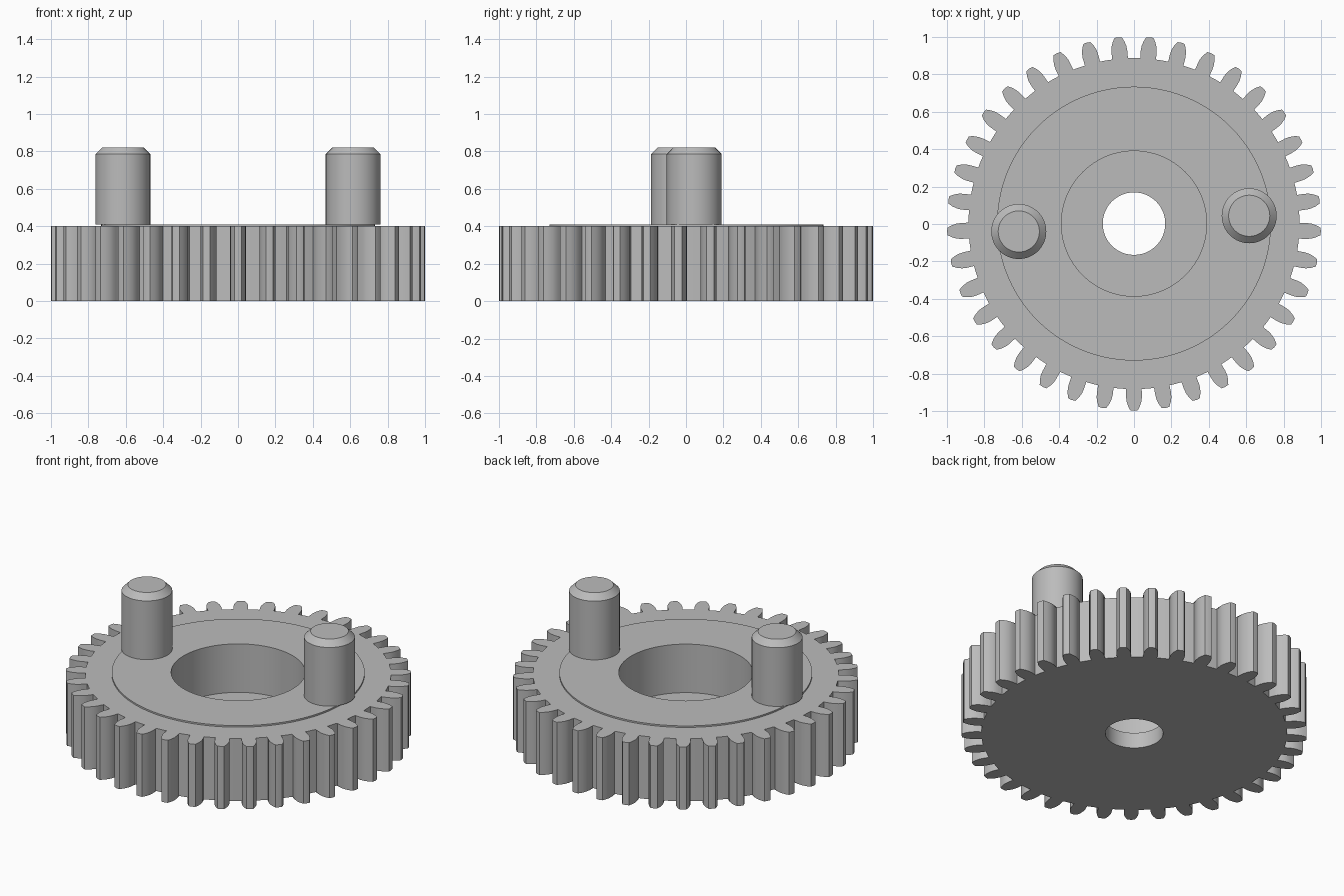
import bpy, bmesh, math

TEETH = 37
CENTRE_Y = 0.002
ROOT_R = 0.885
# (radius, half width) up one tooth flank, slightly undercut at the root
FLANK = [(ROOT_R, 0.036), (0.905, 0.0385), (0.925, 0.0425),
         (0.95, 0.04), (0.975, 0.032), (0.998, 0.02)]

cube = bpy.data.objects.get("Cube")
if cube:
    bpy.data.objects.remove(cube)

grey = bpy.data.materials.new("plain_grey")
grey.use_nodes = True
grey.diffuse_color = (0.5, 0.5, 0.5, 1)
grey.node_tree.nodes["Principled BSDF"].inputs["Base Color"].default_value = (0.5, 0.5, 0.5, 1)


def toothed_outline():
    """Counter-clockwise (radius, angle) points, one tooth pointing to -y."""
    step = math.tau / TEETH
    points = []
    for i in range(TEETH):
        mid = -math.pi / 2 + i * step
        points += [(r, mid - math.asin(w / r)) for r, w in FLANK]
        points.append((1.0, mid))
        points += [(r, mid + math.asin(w / r)) for r, w in reversed(FLANK)]
        points.append((ROOT_R, mid + step / 2))
    return points


def circle(radius, count):
    return [(radius, -math.pi / 2 + math.tau * (i - 6) / count) for i in range(count)]


def loft(name, rings, closed, location):
    """Skin a list of (outline, z) rings; join the ends or cap them."""
    bm = bmesh.new()
    loops = [[bm.verts.new((r * math.cos(a), r * math.sin(a), z)) for r, a in outline]
             for outline, z in rings]
    pairs = list(zip(loops, loops[1:]))
    if closed:
        pairs.append((loops[-1], loops[0]))
    else:
        bm.faces.new(loops[0][::-1])
        bm.faces.new(loops[-1])
    for low, high in pairs:
        for i in range(len(low)):
            j = (i + 1) % len(low)
            bm.faces.new((low[i], low[j], high[j], high[i]))
    bmesh.ops.recalc_face_normals(bm, faces=bm.faces)
    mesh = bpy.data.meshes.new(name)
    bm.to_mesh(mesh)
    bm.free()
    mesh.materials.append(grey)
    obj = bpy.data.objects.new(name, mesh)
    obj.location = location
    bpy.context.collection.objects.link(obj)
    bpy.ops.object.select_all(action="DESELECT")
    obj.select_set(True)
    bpy.context.view_layer.objects.active = obj
    bpy.ops.object.shade_smooth_by_angle(angle=math.radians(25))
    return obj


# Gear: toothed rim, raised plate, counterbore and through hole
teeth = toothed_outline()
n = len(teeth)
plate, bore, hole = (circle(r, n) for r in (0.732, 0.388, 0.167))
loft("gear_wheel",
     [(hole, 0), (teeth, 0), (teeth, 0.4), (plate, 0.4), (plate, 0.41),
      (bore, 0.41), (bore, 0.1), (hole, 0.1)],
     True, (0, CENTRE_Y, 0))

# Two chamfered drive pins standing on the plate, opposite each other
for name, side in (("left_pin", 1), ("right_pin", -1)):
    body, tip = circle(0.147, 64), circle(0.11, 64)
    loft(name, [(body, 0.41), (body, 0.785), (tip, 0.822)],
         False, (side * 0.616, CENTRE_Y + side * 0.042, 0))
